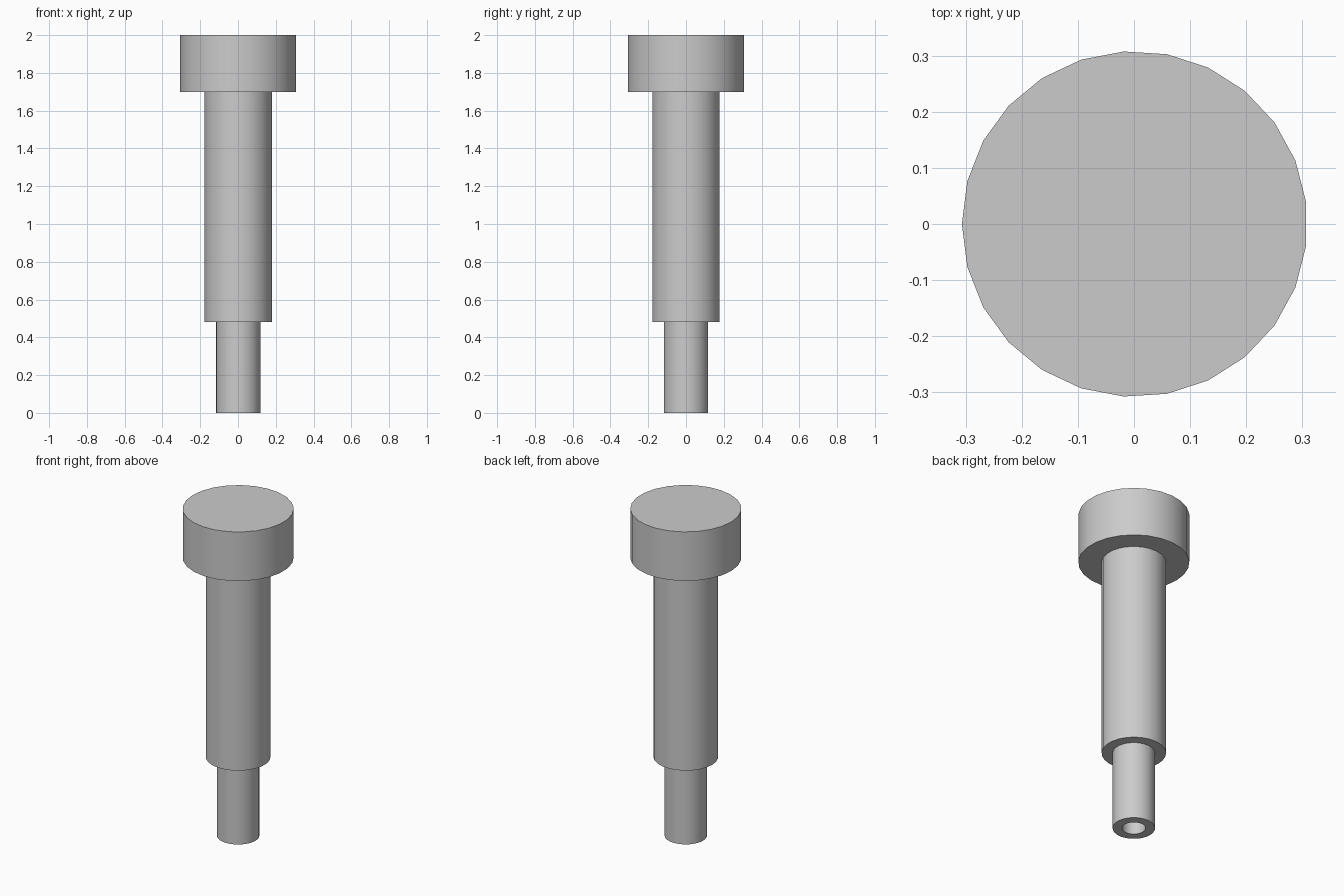
import bpy, bmesh, math
from mathutils import Matrix

SIDES = 25

cube = bpy.data.objects.get("Cube")
if cube:
    bpy.data.objects.remove(cube, do_unlink=True)

# Plain grey metal
grey = bpy.data.materials.new("grey_metal")
grey.use_nodes = True
colour = (0.6, 0.6, 0.6, 1)
grey.diffuse_color = colour
grey.node_tree.nodes["Principled BSDF"].inputs["Base Color"].default_value = colour

# Half profile (radius, height): bore, tip, shoulder, head
profile = [
    (0, 0.48), (0.065, 0.48), (0.065, 0),
    (0.118, 0), (0.118, 0.48),
    (0.179, 0.48), (0.179, 1.7),
    (0.308, 1.7), (0.308, 2), (0, 2),
]


def lathe(name, points, material):
    """Turn a half profile around z, starting at -x."""
    bm = bmesh.new()
    verts = [bm.verts.new((-r, 0, z)) for r, z in points]
    edges = [bm.edges.new(pair) for pair in zip(verts, verts[1:])]
    bmesh.ops.spin(bm, geom=verts + edges, cent=(0, 0, 0), axis=(0, 0, 1),
                   angle=math.tau, steps=SIDES)
    bmesh.ops.remove_doubles(bm, verts=bm.verts, dist=0.0001)
    bmesh.ops.dissolve_limit(bm, angle_limit=0.01, verts=bm.verts, edges=bm.edges)
    bmesh.ops.recalc_face_normals(bm, faces=bm.faces)
    # Centre the odd-sided outline
    xs = [v.co.x for v in bm.verts]
    bm.transform(Matrix.Translation((-(min(xs) + max(xs)) / 2, 0, 0)))
    mesh = bpy.data.meshes.new(name)
    bm.to_mesh(mesh)
    bm.free()
    mesh.materials.append(material)
    obj = bpy.data.objects.new(name, mesh)
    bpy.context.collection.objects.link(obj)
    return obj


pin = lathe("shoulder_pin", profile, grey)

# Smooth walls with crisp rims
bpy.ops.object.select_all(action='DESELECT')
pin.select_set(True)
bpy.context.view_layer.objects.active = pin
bpy.ops.object.shade_smooth_by_angle(angle=math.radians(30))
